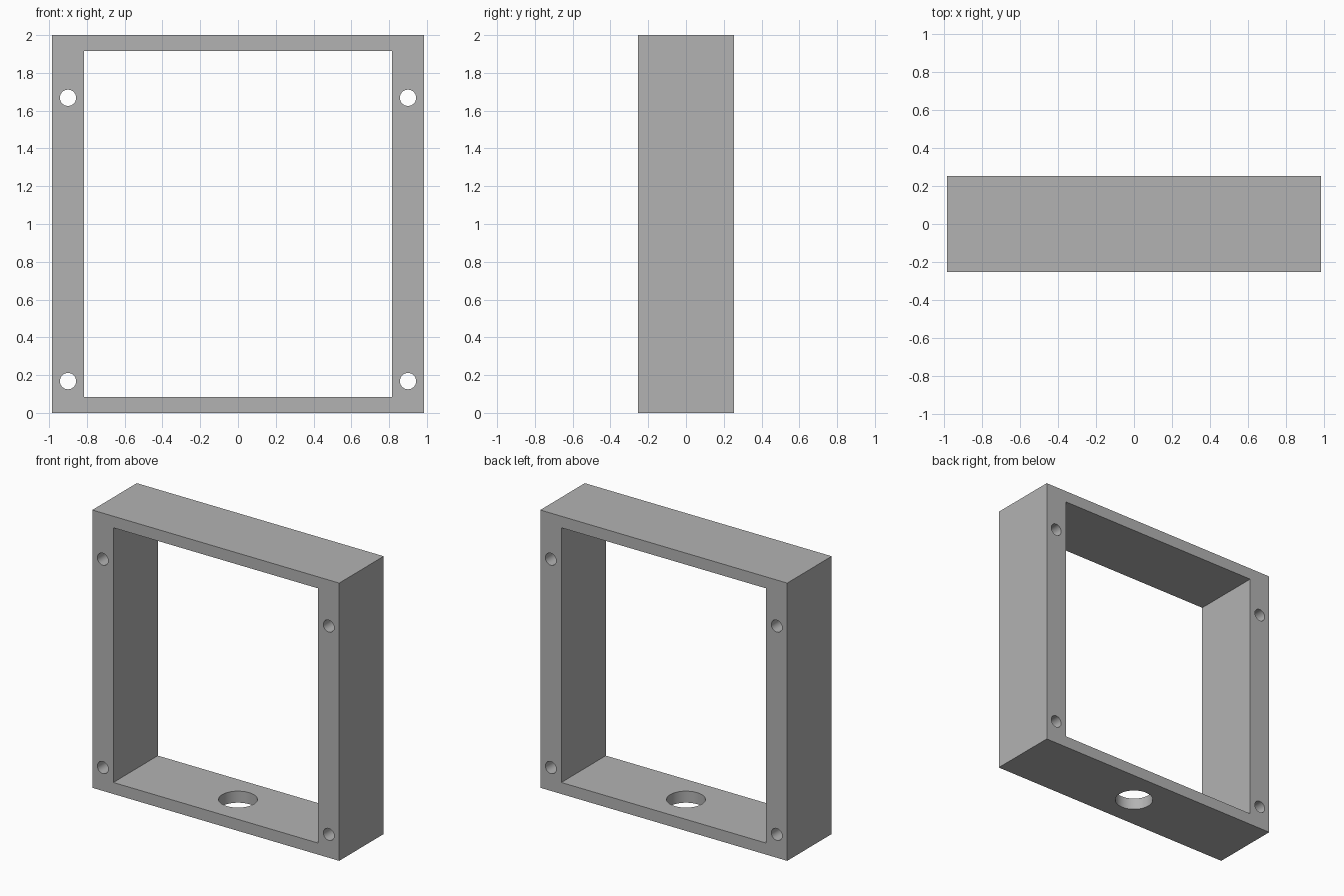
import bpy
import math

WIDTH, DEPTH, HEIGHT = 1.967, 0.506, 2.0
SIDE_WALL, END_WALL = 0.168, 0.083

cube = bpy.data.objects.get("Cube")
if cube:
    bpy.data.objects.remove(cube, do_unlink=True)

grey = bpy.data.materials.new("plain grey")
grey.use_nodes = True
colour = (0.45, 0.45, 0.45, 1)
grey.diffuse_color = colour
grey.node_tree.nodes["Principled BSDF"].inputs["Base Color"].default_value = colour


def box(name, size, location):
    bpy.ops.mesh.primitive_cube_add(size=1, location=location)
    obj = bpy.context.object
    obj.name = name
    obj.scale = size
    bpy.ops.object.transform_apply(location=False, rotation=False, scale=True)
    obj.data.materials.append(grey)
    return obj


def drill(name, radius, length, location, rotation=(0, 0, 0)):
    bpy.ops.mesh.primitive_cylinder_add(vertices=48, radius=radius, depth=length,
                                        location=location, rotation=rotation)
    obj = bpy.context.object
    obj.name = name
    obj.data.materials.append(grey)
    return obj


# Outer block of the frame
frame = box("frame", (WIDTH, DEPTH, HEIGHT), (0, 0, HEIGHT / 2))

# Large rectangular opening and the round hole through the bottom wall
cutters = [
    box("opening_cutter",
        (WIDTH - 2 * SIDE_WALL, DEPTH * 2, HEIGHT - 2 * END_WALL), (0, 0, HEIGHT / 2)),
    drill("bottom_hole_cutter", 0.127, 0.4, (0, 0, 0)),
]

# Four screw holes running front to back through the side walls
for x in (-0.9, 0.9):
    for z in (0.168, 1.668):
        cutters.append(drill("screw_hole_cutter", 0.043, DEPTH * 2, (x, 0, z),
                             (math.pi / 2, 0, 0)))

# Cut, then bake the result and discard the cutters
for cutter in cutters:
    cutter.hide_render = True
    cut = frame.modifiers.new(cutter.name, 'BOOLEAN')
    cut.operation = 'DIFFERENCE'
    cut.solver = 'EXACT'
    cut.object = cutter

bpy.ops.object.select_all(action='DESELECT')
frame.select_set(True)
bpy.context.view_layer.objects.active = frame
for name in [m.name for m in frame.modifiers]:
    bpy.ops.object.modifier_apply(modifier=name)
for cutter in cutters:
    bpy.data.objects.remove(cutter, do_unlink=True)

# Round hole walls, crisp edges
bpy.ops.object.shade_smooth_by_angle(angle=math.radians(30))
